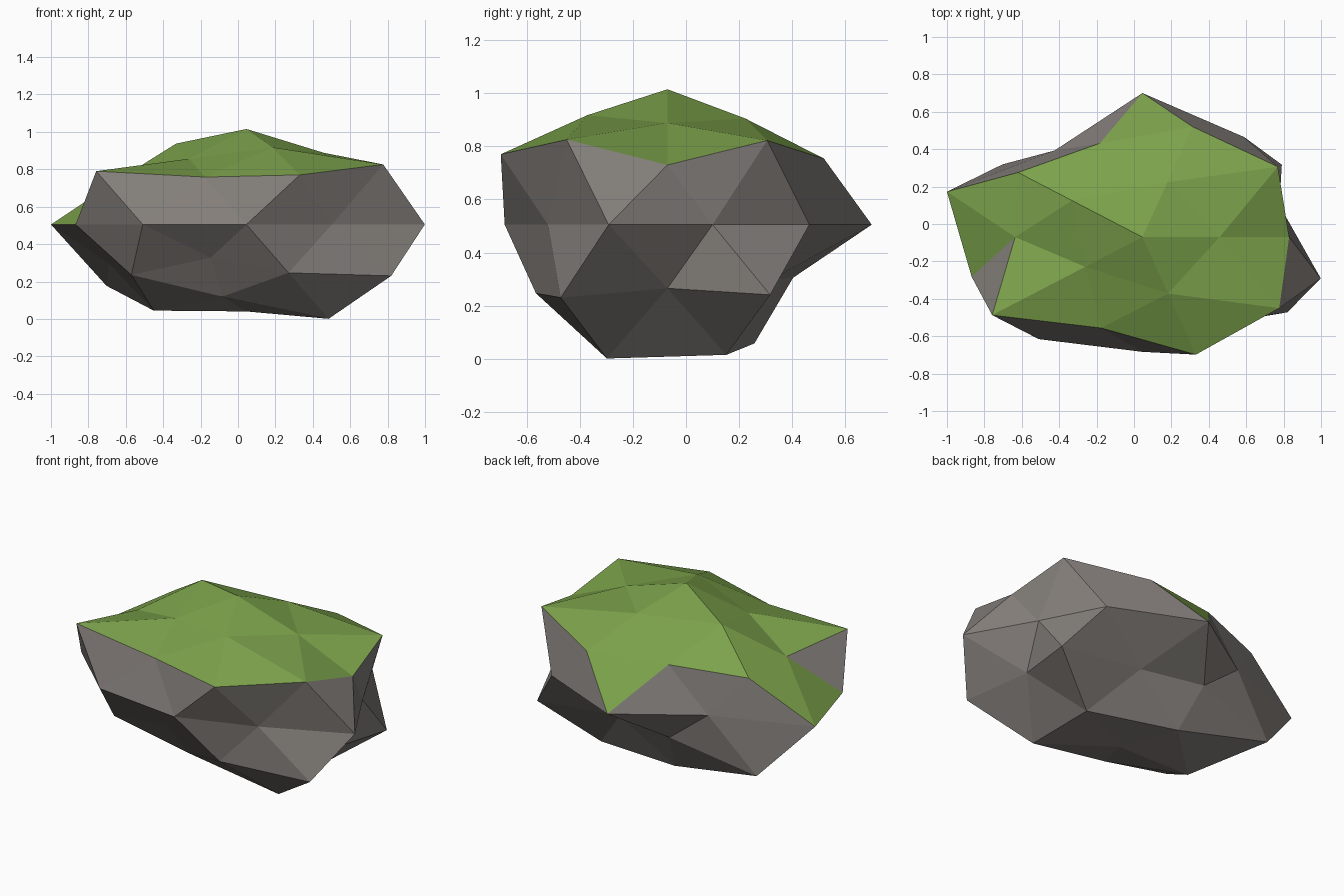
import bpy, bmesh, math

if "Cube" in bpy.data.objects:
    bpy.data.objects.remove(bpy.data.objects["Cube"])

CENTRE = (0.045, -0.07, 0.505)
SCALE = (1.0, 0.715, 0.574)

# Bumps: (ring height on unit sphere, first angle, radii stepping evenly round the ring)
RINGS = [
    (1.00, 0, [0.889]),
    (0.851, 0, [0.785, 0.82, 0.885, 0.72, 0.845]),
    (0.526, 36, [1.052, 0.867, 0.80, 0.84, 1.063]),
    (0.447, 0, [0.877, 0.97, 0.919, 1.11, 1.033]),
    (0.00, 18, [0.77, 0.925, 1.077, 0.80, 1.099, 0.96, 0.943, 0.858, 0.778, 1.003]),
    (-0.447, 36, [1.03, 0.779, 0.82, 0.69, 1.07]),
    (-0.526, 0, [0.795, 0.68, 1.087, 0.894, 0.857]),
    (-0.851, 36, [1.005, 0.917, 0.943, 0.79, 1.033]),
    (-1.00, 0, [0.81]),
]


def bump(co):
    """Radius for a direction on the unit sphere."""
    _, start, radii = min(RINGS, key=lambda r: abs(r[0] - co.z))
    angle = math.degrees(math.atan2(co.y, co.x)) - start
    return radii[round(angle * len(radii) / 360) % len(radii)]


def material(name, colour):
    m = bpy.data.materials.new(name)
    m.diffuse_color = (*colour, 1)
    m.use_nodes = True
    m.node_tree.nodes["Principled BSDF"].inputs["Base Color"].default_value = m.diffuse_color
    return m


# Boulder: icosphere pushed in and out along each direction
bm = bmesh.new()
bmesh.ops.create_icosphere(bm, subdivisions=2, radius=1)
for v in bm.verts:
    r = bump(v.co)
    v.co = [c + r * s * d for c, s, d in zip(CENTRE, SCALE, v.co)]
bm.normal_update()

# Moss on faces that point upward
for f in bm.faces:
    f.smooth = False
    f.material_index = 1 if f.normal.z > 0.6 else 0

mesh = bpy.data.meshes.new("mossy_rock")
bm.to_mesh(mesh)
bm.free()
mesh.materials.append(material("stone grey", (0.23, 0.21, 0.195)))
mesh.materials.append(material("moss green", (0.2, 0.36, 0.07)))
bpy.context.collection.objects.link(bpy.data.objects.new("mossy_rock", mesh))
